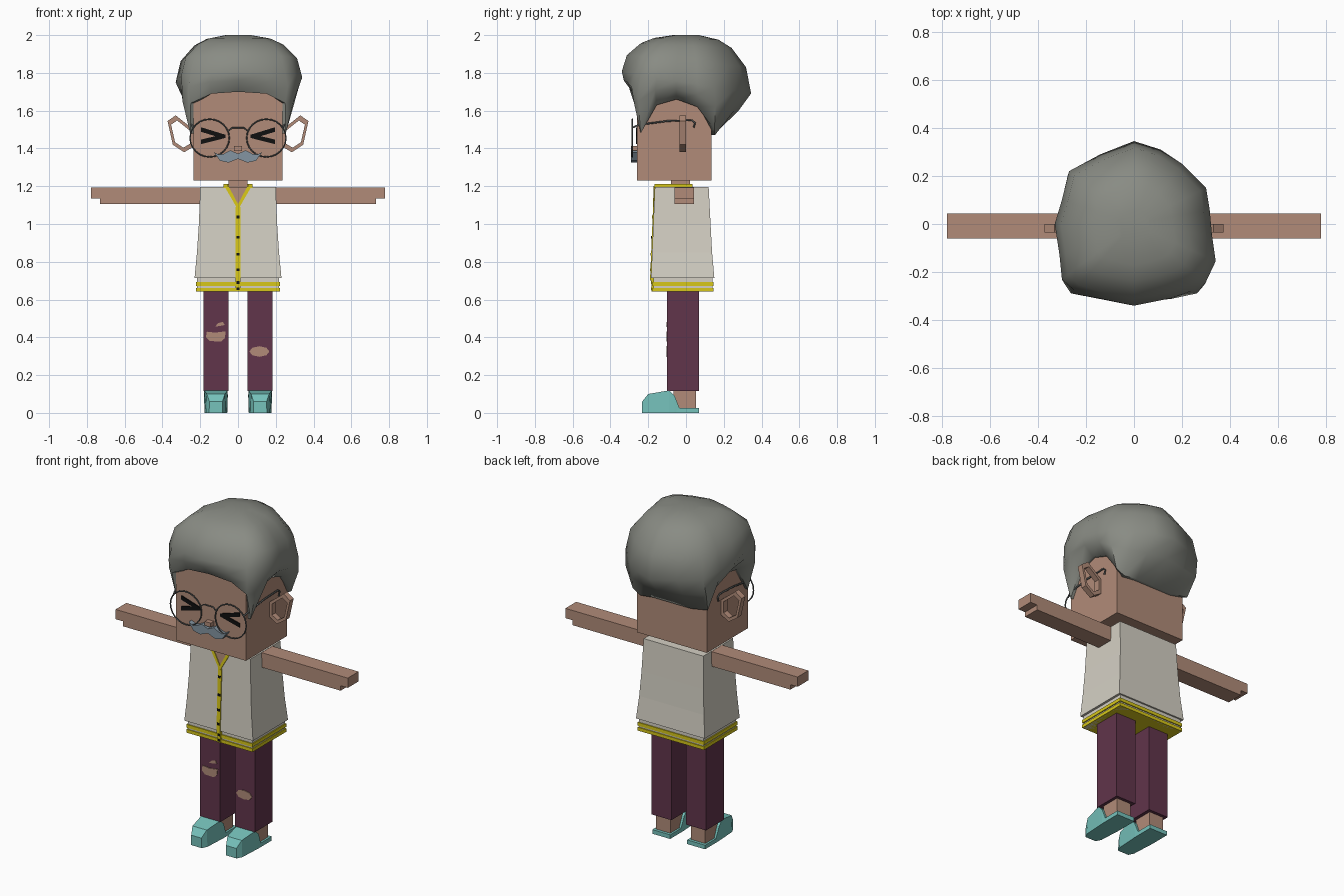
import bpy, bmesh, math
from mathutils import Vector

if "Cube" in bpy.data.objects:
    bpy.data.objects.remove(bpy.data.objects["Cube"])


def material(name, r, g, b):
    m = bpy.data.materials.new(name)
    m.use_nodes = True
    m.diffuse_color = (r, g, b, 1)
    m.node_tree.nodes["Principled BSDF"].inputs["Base Color"].default_value = (r, g, b, 1)
    return m


SKIN = material("skin", .44, .26, .19)
HAIR = material("grey_hair", .25, .26, .23)
CLOTH = material("cream_cloth", .66, .63, .55)
YELLOW = material("yellow_trim", .68, .57, .01)
PLUM = material("plum_trousers", .12, .035, .07)
TEAL = material("teal_shoe", .18, .54, .5)
BLACK = material("black", .005, .005, .005)
BLUE_GREY = material("blue_grey_moustache", .23, .3, .36)
WIRE = material("wire_grey", .1, .11, .11)


def finish(name, bm, mat, mirror=False):
    bmesh.ops.recalc_face_normals(bm, faces=bm.faces)
    me = bpy.data.meshes.new(name)
    bm.to_mesh(me)
    bm.free()
    me.materials.append(mat)
    ob = bpy.data.objects.new(name, me)
    bpy.context.collection.objects.link(ob)
    if mirror:
        ob.modifiers.new("Mirror", 'MIRROR').use_mirror_merge = False
    return ob


def loft(name, rings, mat, mirror=False, caps=True):
    bm = bmesh.new()
    vs = [[bm.verts.new(p) for p in ring] for ring in rings]
    n = len(vs[0])
    for a, b in zip(vs, vs[1:]):
        for i in range(n):
            j = (i + 1) % n
            bm.faces.new((a[i], a[j], b[j], b[i]))
    if caps:
        bm.faces.new(vs[0])
        bm.faces.new(vs[-1])
    return finish(name, bm, mat, mirror)


def rect(x0, x1, y0, y1, z):
    return [(x0, y0, z), (x1, y0, z), (x1, y1, z), (x0, y1, z)]


def box(name, x, y, z, mat, mirror=False):
    return loft(name, [rect(*x, *y, z[0]), rect(*x, *y, z[1])], mat, mirror)


def plate(name, pts, y, depth, mat, mirror=False):
    """Outline in x and z, laid at y (number or function of z)."""
    at = y if callable(y) else lambda z: y
    return loft(name, [[(px, at(pz) - d, pz) for px, pz in pts] for d in (depth, -.003)], mat, mirror)


def wire(name, pts, radius, mat, mirror=False, closed=False):
    cu = bpy.data.curves.new(name, 'CURVE')
    cu.dimensions = '3D'
    cu.bevel_depth, cu.bevel_resolution = radius, 1
    sp = cu.splines.new('POLY')
    sp.points.add(len(pts) - 1)
    for p, co in zip(sp.points, pts):
        p.co = (*co, 1)
    sp.use_cyclic_u = closed
    cu.materials.append(mat)
    ob = bpy.data.objects.new(name, cu)
    bpy.context.collection.objects.link(ob)
    if mirror:
        ob.modifiers.new("Mirror", 'MIRROR').use_mirror_merge = False
    return ob


# Head, neck and nose
FACE = -.26
box("head", (-.235, .235), (FACE, .135), (1.23, 1.72), SKIN)
box("neck", (-.05, .05), (-.08, .02), (1.17, 1.24), SKIN)
box("nose", (-.02, .02), (-.29, FACE), (1.387, 1.412), SKIN)

# Open ring ears
ear = [(.235, 1.5), (.33, 1.575), (.373, 1.545), (.345, 1.42), (.285, 1.38), (.235, 1.41)]
mid = sum((Vector(p) for p in ear), Vector((0, 0))) / len(ear)
hole = [mid + (Vector(p) - mid) * .74 for p in ear]
rings = [[(p[0], y, p[1]) for p in path]
         for path, y in ((ear, -.035), (ear, 0), (hole, 0), (hole, -.035), (ear, -.035))]
loft("ear", rings, SKIN, True, caps=False)

# Hair: outline x, y and height of the lower edge, all around the head
outline = [(0, -.34, 1.7), (.15, -.31, 1.69), (.25, -.275, 1.64), (.3, -.24, 1.48),
           (.34, -.155, 1.63), (.325, -.05, 1.66), (.315, .06, 1.62), (.3, .15, 1.5),
           (.2, .25, 1.47), (.11, .31, 1.48), (0, .345, 1.48), (-.14, .29, 1.48),
           (-.27, .22, 1.5), (-.3, .1, 1.6), (-.33, 0, 1.66), (-.31, -.13, 1.64),
           (-.3, -.23, 1.48), (-.25, -.275, 1.64), (-.14, -.31, 1.69)]


def hem(x, y, z, gap):
    return Vector((max(-.235 - gap, min(.235 + gap, x)), max(FACE - gap, min(.135 + gap, y)), z))


def crest(x, y):
    return 1.75 - .17 * y


rings = [[hem(*p, -.01) for p in outline], [hem(*p, .018) for p in outline]]
rings.append([hem(*p, .018).lerp(Vector((p[0], p[1], crest(p[0], p[1]))), .55)
              + Vector((p[0], p[1], 0)) * .05 for p in outline])
for scale, rise in ((1, 0), (.92, .45), (.7, .78), (.5, .92), (.2, 1)):
    rings.append([(x * scale, y * scale, crest(x, y) + (2 - crest(x, y)) * rise)
                  for x, y, z in outline])
hair = loft("hair", rings, HAIR)
hair.select_set(True)
bpy.context.view_layer.objects.active = hair
bpy.ops.object.shade_smooth_by_angle(angle=math.radians(50))

# Squeezed-shut eyes and moustache
plate("eye", [(.195, 1.512), (.195, 1.488), (.12, 1.465), (.195, 1.447), (.195, 1.423),
              (.065, 1.456), (.065, 1.472)], FACE, .006, BLACK, True)
half = [(0, 1.372), (.04, 1.39), (.075, 1.372), (.1, 1.366), (.128, 1.38), (.095, 1.335), (.05, 1.325)]
plate("moustache", half + [(0, 1.345)] + [(-x, z) for x, z in half[:0:-1]], FACE, .03, BLUE_GREY)

# Round wire glasses
turn = [math.tau * i / 24 for i in range(24)]
wire("glasses_rim", [(.15 + .104 * math.cos(a), -.284, 1.455 + .1 * math.sin(a)) for a in turn],
     .004, WIRE, True, True)
wire("glasses_bridge", [(-.055, -.284, 1.49), (-.03, -.284, 1.51), (.03, -.284, 1.51),
                        (.055, -.284, 1.49)], .004, WIRE)
wire("glasses_arm", [(.235, -.284, 1.51), (.246, -.25, 1.525), (.246, -.1, 1.545),
                     (.246, .03, 1.55), (.246, .048, 1.535), (.246, .04, 1.51)], .005, WIRE, True)


# Waistcoat body with a straight sloping front
def chest(z):
    return -.185 + .02 * (z - .715) / .48


loft("waistcoat", [rect(-w, w, chest(z), back, z) for z, w, back in
                   ((.715, .23, .15), (.85, .217, .138), (1.0, .207, .13), (1.195, .2, .12))], CLOTH)
box("waistband", (-.216, .216), (-.172, .14), (.642, .716), CLOTH)
for z in (.642, .672):
    box("waistband_stripe", (-.222, .222), (-.178, .146), (z, z + .02), YELLOW)

# Neck opening, collar, placket and buttons
plate("neck_opening", [(-.055, 1.197), (0, 1.09), (.055, 1.197)], chest, .002, SKIN)
plate("collar_edge", [(0, 1.075), (0, 1.105), (.05, 1.2), (.072, 1.2)], chest, .006, YELLOW, True)
box("collar_side", (.055, .078), (-.168, .035), (1.19, 1.213), YELLOW, True)
box("collar_back", (-.078, .078), (.02, .035), (1.19, 1.213), YELLOW)
plate("placket", [(-.012, .7), (.012, .7), (.012, 1.09), (-.012, 1.09)], chest, .005, YELLOW)
box("placket_end", (-.012, .012), (-.183, -.17), (.642, .715), YELLOW)
for z in (1.037, .93, .84, .757, .69, .657):
    y = chest(z) if z > .7 else -.178
    box("button", (-.008, .008), (y - .008, y), (z - .007, z + .007), BLACK)

# Arms with a stepped hand
box("arm", (.19, .73), (-.06, .043), (1.105, 1.194), SKIN, True)
box("fingers", (.73, .778), (-.06, .043), (1.135, 1.194), SKIN, True)

# Trousers with torn knees
box("trouser_leg", (.049, .183), (-.1, .07), (.116, .645), PLUM, True)
plate("right_knee_tear", [(-.165, .43), (-.12, .425), (-.065, .432), (-.07, .395), (-.09, .378),
                          (-.15, .38), (-.17, .4)], -.1, .004, SKIN)
plate("right_small_tear", [(-.122, .456), (-.105, .475), (-.08, .482), (-.07, .465)], -.1, .004, SKIN)
plate("left_knee_tear", [(.113 + .053 * math.cos(a), .325 + .028 * math.sin(a)) for a in turn[::3]],
      -.1, .004, SKIN)

# Ankles and shoes
MID = .117
box("ankle", (MID - .048, MID + .048), (-.065, .052), (.02, .12), SKIN, True)
box("shoe_sole", (MID - .06, MID + .06), (-.05, .07), (0, .025), TEAL, True)
loft("shoe", [[(MID - low, y, 0), (MID + low, y, 0), (MID + high, y, top), (MID - high, y, top)]
              for y, low, high, top in ((-.232, .036, .034, .06), (-.2, .052, .048, .1),
                                        (-.09, .058, .062, .119), (-.06, .06, .063, .09),
                                        (-.035, .06, .06, .026))], TEAL, True)
